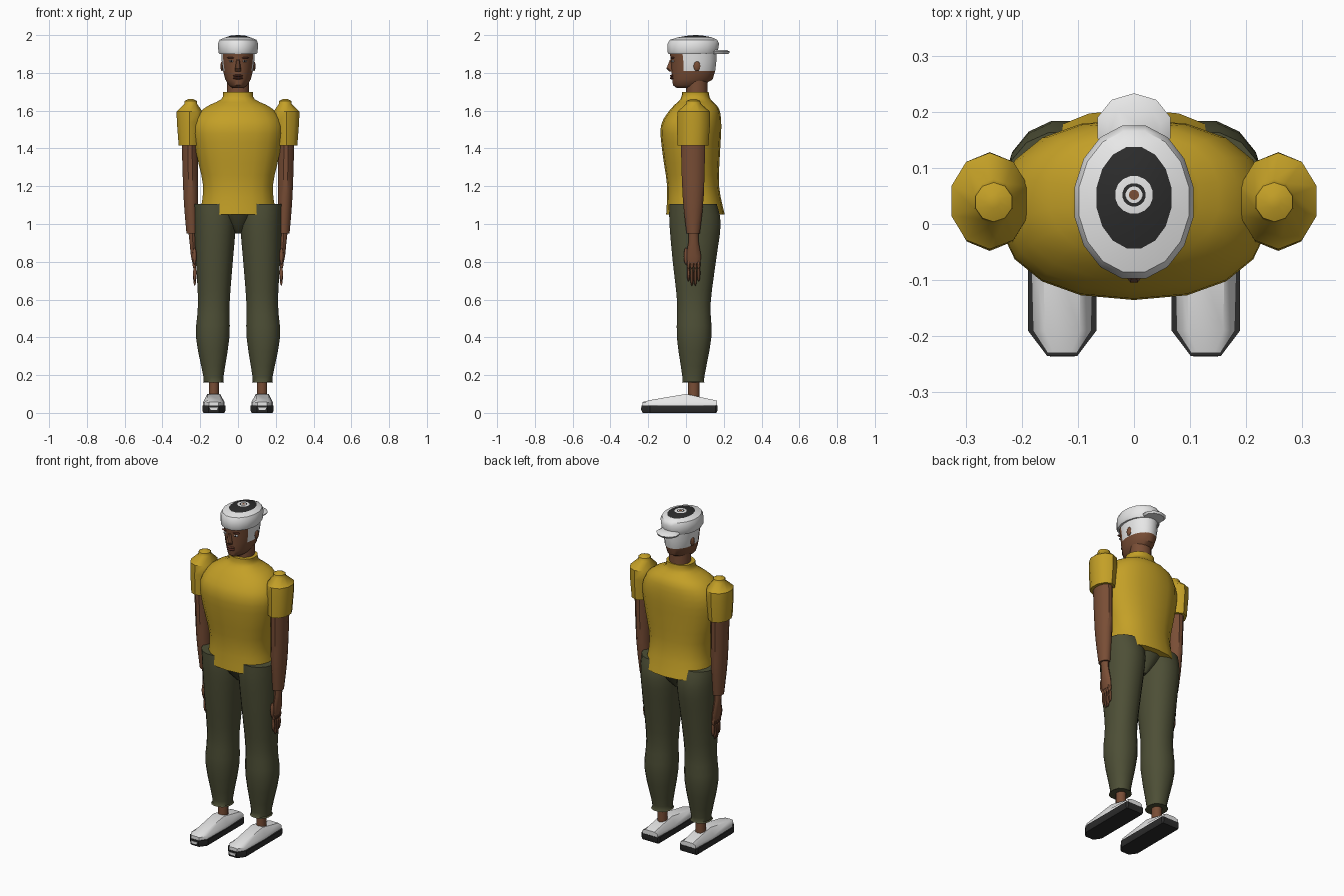
import bpy
import bmesh
import math
from mathutils import Matrix, Vector

default_cube = bpy.data.objects.get("Cube")
if default_cube:
    bpy.data.objects.remove(default_cube, do_unlink=True)


def make_material(name, red, green, blue):
    material = bpy.data.materials.new(name)
    material.use_nodes = True
    color = (red, green, blue, 1)
    material.diffuse_color = color
    material.node_tree.nodes["Principled BSDF"].inputs["Base Color"].default_value = color
    return material


yellow = make_material("mustard shirt", .55, .35, .02)
olive = make_material("olive trousers", .075, .078, .037)
skin = make_material("brown skin", .19, .075, .036)
white = make_material("white cloth", .8, .8, .8)
black = make_material("black rubber", .025, .025, .025)
lip = make_material("dark lips", .12, .035, .022)


def finish(name, bm, materials, angle):
    """Turn a bmesh into a smooth object that keeps its sharp edges."""
    mesh = bpy.data.meshes.new(name)
    bmesh.ops.recalc_face_normals(bm, faces=bm.faces)
    bm.to_mesh(mesh)
    bm.free()
    for material in materials:
        mesh.materials.append(material)
    mesh.shade_smooth()
    mesh.set_sharp_from_angle(angle=math.radians(angle))
    bpy.context.scene.collection.objects.link(bpy.data.objects.new(name, mesh))


def bridge(name, outlines, materials, rule=None, angle=40):
    """Bridge closed outlines, cap both ends and colour the faces by rule."""
    bm = bmesh.new()
    loops = [[bm.verts.new(point) for point in outline] for outline in outlines]
    for row, (low, high) in enumerate(zip(loops, loops[1:])):
        for i in range(len(low)):
            face = bm.faces.new((low[i - 1], low[i], high[i], high[i - 1]))
            if rule:
                face.material_index = rule(row, face.calc_center_median())
    bm.faces.new(loops[0])
    top = bm.faces.new(loops[-1])
    if rule:
        top.material_index = rule(len(loops) - 1, top.calc_center_median())
    finish(name, bm, materials, angle)


def ring(z, width, front, back, x=0):
    return Vector((z, width, front, back)).to_tuple() + (x,)


def spline(rings, steps=3):
    """Add in-between rings on a smooth curve through the given ones."""
    padded = [rings[0], *rings, rings[-1]]
    result = []
    for a, b, c, d in zip(padded, padded[1:], padded[2:], padded[3:]):
        for step in range(steps):
            t = step / steps
            result.append(tuple(
                q + t / 2 * (r - p + t * (2 * p - 5 * q + 4 * r - s + t * (3 * (q - r) + s - p)))
                for p, q, r, s in zip(a, b, c, d)))
    return result + [rings[-1]]


def stack(name, rings, materials, sides=16, power=2, side=1, rule=None):
    """Loft through horizontal superellipse rings."""
    turns = [math.tau * (i + .5) / sides for i in range(sides)]

    def bend(value):
        return math.copysign(abs(value) ** (2 / power), value)

    bridge(name, [[(side * x + width * bend(math.cos(turn)),
                    (front + back) / 2 + (back - front) / 2 * bend(math.sin(turn)), z)
                   for turn in turns] for z, width, front, back, x in rings], materials, rule)


def ellipsoid(name, material, x, y, z, size, segments=8):
    bm = bmesh.new()
    matrix = Matrix.Translation((x, y, z)) @ Matrix.Diagonal((*size, 1))
    bmesh.ops.create_uvsphere(bm, u_segments=segments, v_segments=segments, radius=1, matrix=matrix)
    finish(name, bm, [material], angle=60)


# Shirt body with a stand collar
stack("shirt_body", spline([
    ring(z=1.05, width=.205, front=-.105, back=.205),
    ring(z=1.2, width=.187, front=-.1, back=.175),
    ring(z=1.38, width=.225, front=-.125, back=.18),
    ring(z=1.52, width=.24, front=-.133, back=.187),
    ring(z=1.61, width=.185, front=-.08, back=.175),
    ring(z=1.66, width=.09, front=-.03, back=.13),
    ring(z=1.7, width=.08, front=-.02, back=.12)]), [yellow], sides=18, power=2.3)

# Neck and head, with the back of the head wrapped in white
stack("neck", [ring(z=z, width=.06, front=0, back=.115) for z in (1.66, 1.8)], [skin])
stack("head", [
    ring(z=1.72, width=.03, front=-.05, back=.07),
    ring(z=1.735, width=.05, front=-.07, back=.09),
    ring(z=1.765, width=.068, front=-.074, back=.142),
    ring(z=1.81, width=.08, front=-.078, back=.156),
    ring(z=1.86, width=.087, front=-.08, back=.162),
    ring(z=1.91, width=.09, front=-.088, back=.164)],
    [skin, white], sides=20, rule=lambda row, center: int(row > 2 and center.y > 0))

# Cap with concentric rings on its crown
crown = [
    ring(z=1.9, width=.1, front=-.095, back=.165),
    ring(z=1.91, width=.106, front=-.1, back=.17),
    ring(z=1.955, width=.108, front=-.1, back=.178),
    ring(z=1.975, width=.1, front=-.088, back=.168),
    ring(z=1.988, width=.068, front=-.045, back=.139)]
for radius in (.034, .021, .015, .009):
    crown.append(ring(z=2 - radius / 20, width=radius, front=.052 - radius, back=.052 + radius))
bands = {4: 1, 6: 1, 8: 2}
stack("cap", crown, [white, black, skin], rule=lambda row, center: bands.get(row, 0))
stack("cap_brim", [
    ring(z=1.9, width=.06, front=.12, back=.225),
    ring(z=1.912, width=.068, front=.11, back=.233),
    ring(z=1.922, width=.05, front=.11, back=.215)], [white], sides=10)

# Nose and mouth
stack("nose", [
    ring(z=1.808, width=.018, front=-.09, back=-.06),
    ring(z=1.822, width=.017, front=-.106, back=-.06),
    ring(z=1.87, width=.009, front=-.086, back=-.06)], [skin], sides=8)
for name, height in (("upper_lip", 1.785), ("lower_lip", 1.772)):
    ellipsoid(name, lip, x=0, y=-.07, z=height, size=(.026, .016, .007))

# Pelvis between the legs
stack("pelvis", [
    ring(z=.95, width=.015, front=0, back=.1),
    ring(z=1, width=.07, front=-.05, back=.15),
    ring(z=1.06, width=.13, front=-.085, back=.175)], [olive])


def mirrored(half):
    """Close a half outline of side offsets and values with its mirror image."""
    return half + [(-offset, *rest) for offset, *rest in reversed(half)]


def sole_outline(x, z, inset):
    half = [(.027, inset - .235), (.061 - inset, -.19), (.061 - inset, .155), (.052, .166 - inset)]
    return [(x + offset, y, z) for offset, y in mirrored(half)]


for label, side in (("left", 1), ("right", -1)):
    # Eyes, brows and ears
    eye_x = side * .036
    ellipsoid(label + "_eye", white, x=eye_x, y=-.07, z=1.862, size=(.013, .009, .005))
    ellipsoid(label + "_pupil", black, x=eye_x, y=-.074, z=1.862, size=(.005, .007, .005))
    ellipsoid(label + "_brow", lip, x=eye_x, y=-.07, z=1.88, size=(.022, .012, .004))
    ellipsoid(label + "_ear", skin, x=side * .085, y=.058, z=1.835, size=(.008, .018, .026))

    # Puffed sleeve with a small nub on the shoulder
    stack(label + "_sleeve", [
        ring(z=1.415, width=.06, front=-.045, back=.118, x=.257),
        ring(z=1.54, width=.07, front=-.048, back=.128, x=.257),
        ring(z=1.595, width=.072, front=-.045, back=.127, x=.257),
        ring(z=1.635, width=.036, front=0, back=.08, x=.25),
        ring(z=1.652, width=.034, front=.004, back=.074, x=.25),
        ring(z=1.662, width=.012, front=.028, back=.052, x=.25)], [yellow], sides=10, side=side)

    # Arm
    stack(label + "_arm", spline([
        ring(z=.95, width=.032, front=.002, back=.074, x=.242),
        ring(z=1.15, width=.04, front=-.02, back=.096, x=.25),
        ring(z=1.45, width=.045, front=-.03, back=.104, x=.255)]), [skin], sides=12, side=side)

    # Hand with four fingers and a thumb
    stack(label + "_palm", [
        ring(z=.79, width=.011, front=.004, back=.076, x=.23),
        ring(z=.83, width=.016, front=0, back=.08, x=.234),
        ring(z=.91, width=.018, front=.014, back=.066, x=.24),
        ring(z=.96, width=.022, front=.012, back=.066, x=.242)], [skin], sides=10, side=side)
    for number in range(4):
        length = .045 + .009 * math.sin(math.pi * number / 3)
        ellipsoid(f"{label}_finger_{number}", skin, x=side * .229, y=.013 + .018 * number,
                  z=.83 - 2 * length, size=(.01, .009, length), segments=6)
        # The knuckle fills the gap to the palm
        ellipsoid(f"{label}_knuckle_{number}", skin, x=side * .231, y=.013 + .018 * number,
                  z=.79, size=(.011, .01, .03), segments=6)
    ellipsoid(label + "_thumb", skin, x=side * .23, y=0, z=.83, size=(.011, .012, .045))

    # Trouser leg
    stack(label + "_trouser_leg", spline([
        ring(z=.16, width=.06, front=-.026, back=.102, x=.13),
        ring(z=.19, width=.054, front=-.02, back=.098, x=.13),
        ring(z=.4, width=.09, front=-.05, back=.136, x=.134),
        ring(z=.58, width=.085, front=-.048, back=.132, x=.128),
        ring(z=.8, width=.099, front=-.072, back=.16, x=.125),
        ring(z=1, width=.112, front=-.09, back=.186, x=.122),
        ring(z=1.105, width=.108, front=-.09, back=.165, x=.128)]),
        [olive], power=2.2, side=side)

    # Ankle
    stack(label + "_ankle", [ring(z=z, width=.028, front=.01, back=.072, x=.128)
                             for z in (.07, .2)], [skin], sides=10, side=side)

    # Shoe sole and upper
    shoe_x = side * .128
    bridge(label + "_shoe_sole", [sole_outline(shoe_x, z=0, inset=.006),
                                  sole_outline(shoe_x, z=.012, inset=0),
                                  sole_outline(shoe_x, z=.038, inset=0)], [black], angle=30)
    sections = []
    for y, width, top in ((-.23, .026, .058), (-.19, .052, .068), (0, .057, .1), (.163, .05, .065)):
        half = [(width, .034), (width, .056), (width * .6, top)]
        sections.append([(shoe_x + offset, y, z) for offset, z in mirrored(half)])
    bridge(label + "_shoe_upper", sections, [white])

    # White toe plate on the sole
    half = [(.016, .014), (.022, .028)]
    bridge(label + "_toe_plate", [[(shoe_x + offset, y, z) for offset, z in mirrored(half)]
                                  for y in (-.237, -.23)], [white])
